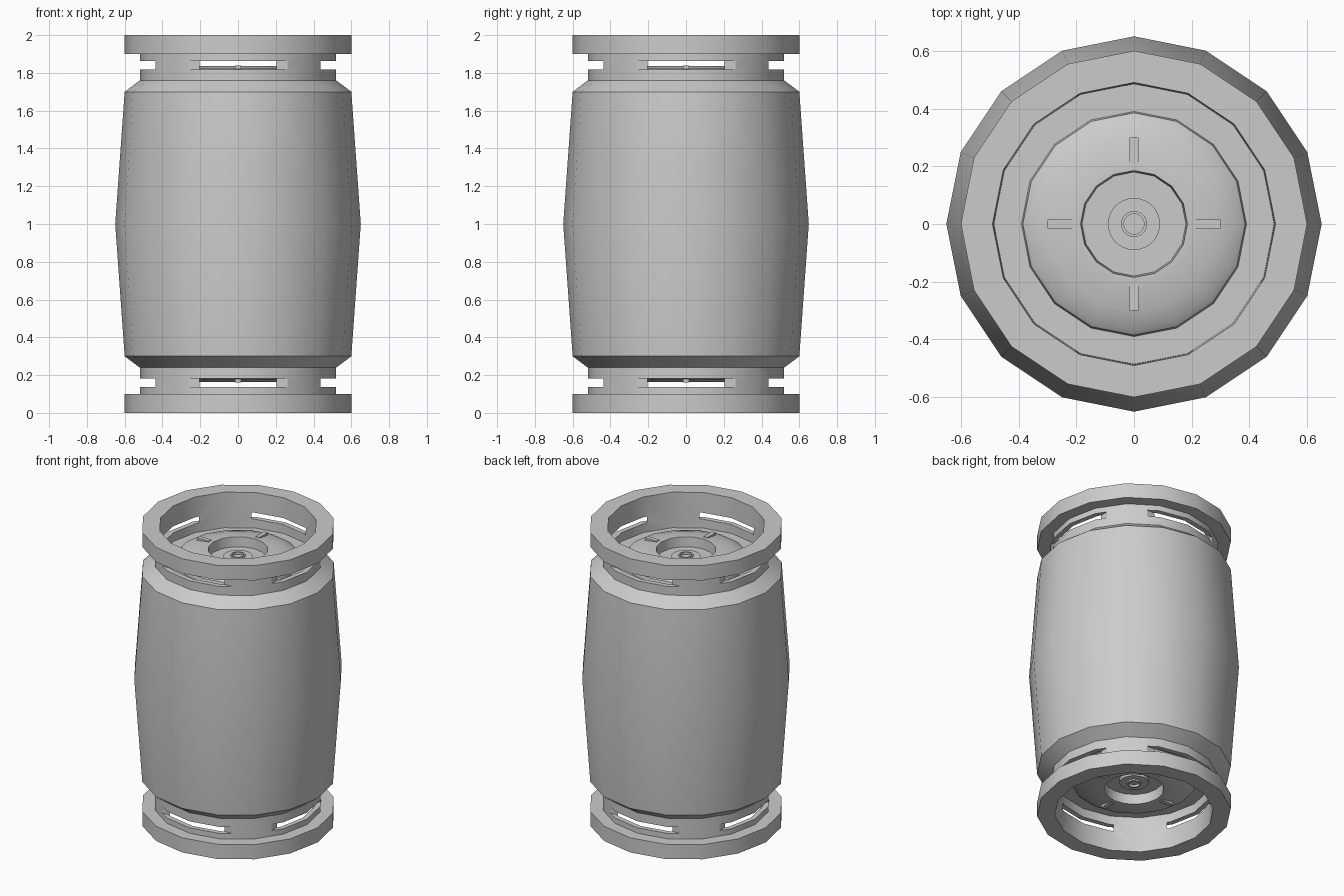
import bpy, bmesh, math

if "Cube" in bpy.data.objects:
    bpy.data.objects.remove(bpy.data.objects["Cube"])

SIDES = 16


def lathe(name, pts, sides):
    """Revolve an (r, z) profile around z; r = 0 becomes a single pole."""
    bm = bmesh.new()
    rings = []
    for r, z in pts:
        if r == 0:
            rings.append([bm.verts.new((0, 0, z))])
        else:
            rings.append([bm.verts.new((r * math.cos(2 * math.pi * i / sides),
                                        r * math.sin(2 * math.pi * i / sides), z))
                          for i in range(sides)])
    for a, b in zip(rings, rings[1:]):
        for i in range(sides):
            j = (i + 1) % sides
            quad = [a[i % len(a)], a[j % len(a)], b[j % len(b)], b[i % len(b)]]
            bm.faces.new(list(dict.fromkeys(quad)))
    bmesh.ops.recalc_face_normals(bm, faces=bm.faces)
    return finish(name, bm)


def boxes(name, items):
    """One object made from (centre, size) boxes."""
    bm = bmesh.new()
    for c, s in items:
        for v in bmesh.ops.create_cube(bm, size=1)["verts"]:
            v.co = [v.co[k] * s[k] + c[k] for k in range(3)]
    return finish(name, bm)


def finish(name, bm):
    me = bpy.data.meshes.new(name)
    bm.to_mesh(me)
    bm.free()
    ob = bpy.data.objects.new(name, me)
    bpy.context.collection.objects.link(ob)
    return ob


def smooth(ob):
    bpy.ops.object.select_all(action='DESELECT')
    ob.select_set(True)
    bpy.context.view_layer.objects.active = ob
    bpy.ops.object.shade_smooth_by_angle(angle=math.radians(30))


def flip(pts):
    return [(r, 2 - z) for r, z in reversed(pts)]


def radial(dist, z, length, width, height):
    """Four boxes around the axis, centred at the given distance."""
    return [((dist, 0, z), (length, width, height)), ((-dist, 0, z), (length, width, height)),
            ((0, dist, z), (width, length, height)), ((0, -dist, z), (width, length, height))]


# Keg body: upper half profile from the axis out to the belly, mirrored below
upper = [(0, 1.77), (0.18, 1.77), (0.185, 1.836), (0.21, 1.836), (0.30, 1.822),
         (0.365, 1.80), (0.385, 1.785), (0.39, 1.76), (0.485, 1.76), (0.49, 2.0),
         (0.60, 2.0), (0.60, 1.90), (0.52, 1.90), (0.52, 1.76), (0.60, 1.70)]
body = lathe("keg_body", upper + [(0.65, 1.0)] + flip(upper), SIDES)

# Hand-hold slots through both collars
cutter = boxes("slot_cutter", [b for z in (1.841, 0.159)
                               for b in radial(0.588, z, 0.30, 0.80, 0.044)])
# keep the overlapping corners of neighbouring boxes apart
for v in cutter.data.vertices:
    if abs(abs(v.co.x) - 0.40) < 1e-4:
        v.co.x *= 0.8
    if abs(abs(v.co.y) - 0.40) < 1e-4:
        v.co.y *= 0.8
cutter.hide_render = True
cutter.hide_set(True)
mod = body.modifiers.new("slots", 'BOOLEAN')
mod.operation = 'DIFFERENCE'
mod.solver = 'EXACT'
mod.object = cutter
dg = bpy.context.evaluated_depsgraph_get()
cut_mesh = bpy.data.meshes.new_from_object(body.evaluated_get(dg))
body.modifiers.clear()
body.data = cut_mesh
bpy.data.objects.remove(cutter)
smooth(body)

# Valve and locking tabs at each end
valve = [(0.09, 1.765), (0.09, 1.79), (0.045, 1.79), (0.045, 1.80),
         (0.035, 1.80), (0.035, 1.785), (0, 1.785)]
for end, pts, z in (("top", valve, 1.827), ("bottom", flip(valve), 0.173)):
    smooth(lathe(end + "_valve", pts, 32))
    boxes(end + "_tabs", radial(0.255, z, 0.09, 0.03, 0.026))
